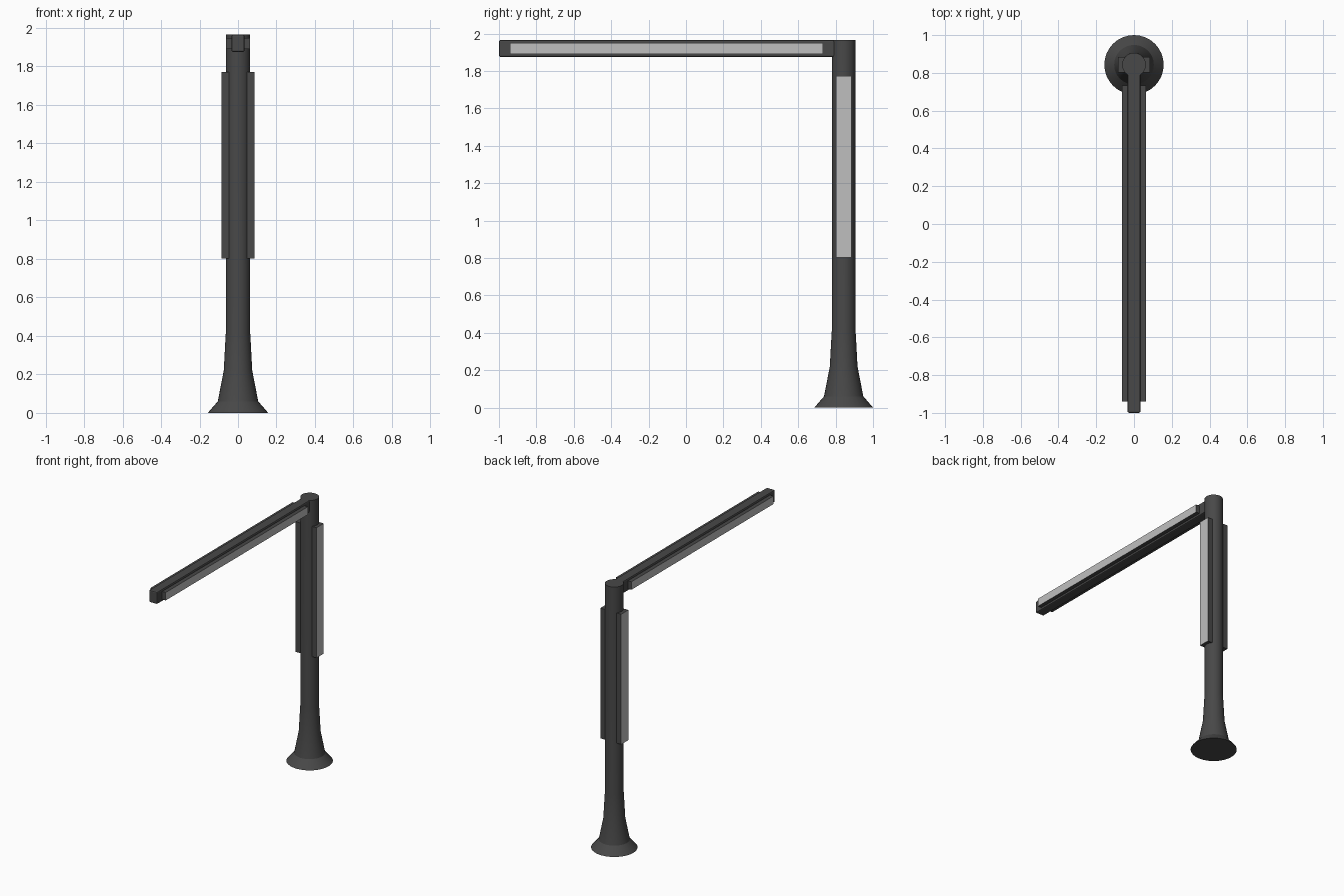
import bpy, bmesh, math

if "Cube" in bpy.data.objects:
    bpy.data.objects.remove(bpy.data.objects["Cube"], do_unlink=True)

POLE_Y = 0.843


def make_material(name, rgb):
    mat = bpy.data.materials.new(name)
    mat.use_nodes = True
    mat.diffuse_color = (*rgb, 1)
    bsdf = next(n for n in mat.node_tree.nodes if n.type == 'BSDF_PRINCIPLED')
    bsdf.inputs["Base Color"].default_value = (*rgb, 1)
    return mat


metal = make_material("dark metal", (0.065, 0.065, 0.065))
lens = make_material("pale lens", (0.52, 0.52, 0.52))


def add_object(name, bm, materials):
    bmesh.ops.recalc_face_normals(bm, faces=bm.faces)
    mesh = bpy.data.meshes.new(name)
    bm.to_mesh(mesh)
    bm.free()
    for mat in materials:
        mesh.materials.append(mat)
    obj = bpy.data.objects.new(name, mesh)
    bpy.context.collection.objects.link(obj)
    return obj


def box(lo, hi):
    bm = bmesh.new()
    bmesh.ops.create_cube(bm, size=1)
    for v in bm.verts:
        v.co = [(a + b) / 2 + c * (b - a) for a, b, c in zip(lo, hi, v.co)]
    return bm


# Flared pole: profile revolved about the vertical axis, closed by caps
profile = [(0.157, 0), (0.105, 0.06), (0.074, 0.22), (0.066, 0.37),
           (0.063, 0.42), (0.063, 1.965)]
SIDES = 32
bm = bmesh.new()
rings = [[bm.verts.new((r * math.cos(math.tau * i / SIDES),
                        r * math.sin(math.tau * i / SIDES), z))
          for i in range(SIDES)] for r, z in profile]
for low, high in zip(rings, rings[1:]):
    for i in range(SIDES):
        j = (i + 1) % SIDES
        bm.faces.new((low[i], low[j], high[j], high[i]))
bm.faces.new(rings[0])
bm.faces.new(rings[-1])
pole = add_object("pole", bm, [metal])
pole.location.y = POLE_Y
bpy.context.view_layer.objects.active = pole
pole.select_set(True)
bpy.ops.object.shade_smooth_by_angle(angle=math.radians(25))
pole.select_set(False)

# Horizontal arm with softened edges, running into the pole
arm = add_object("arm", box((-0.034, -1, 1.875), (0.034, POLE_Y, 1.965)), [metal])
bevel = arm.modifiers.new("soft edges", 'BEVEL')
bevel.width = 0.008
bevel.segments = 2


# Light housings: the outward face is the lens, the rest is metal
def light_pair(name, inner, outer, y0, y1, z0, z1):
    for side, s in (("left", 1), ("right", -1)):
        x0, x1 = sorted((s * inner, s * outer))
        bm = box((x0, y0, z0), (x1, y1, z1))
        bm.normal_update()
        for f in bm.faces:
            f.material_index = 1 if f.normal.x * s > 0.9 else 0
        add_object(f"{side}_{name}", bm, [metal, lens])


light_pair("pole_light", 0.03, 0.086, POLE_Y - 0.042, POLE_Y + 0.042, 0.803, 1.772)
light_pair("arm_light", 0.03, 0.063, -0.94, 0.732, 1.89, 1.949)
